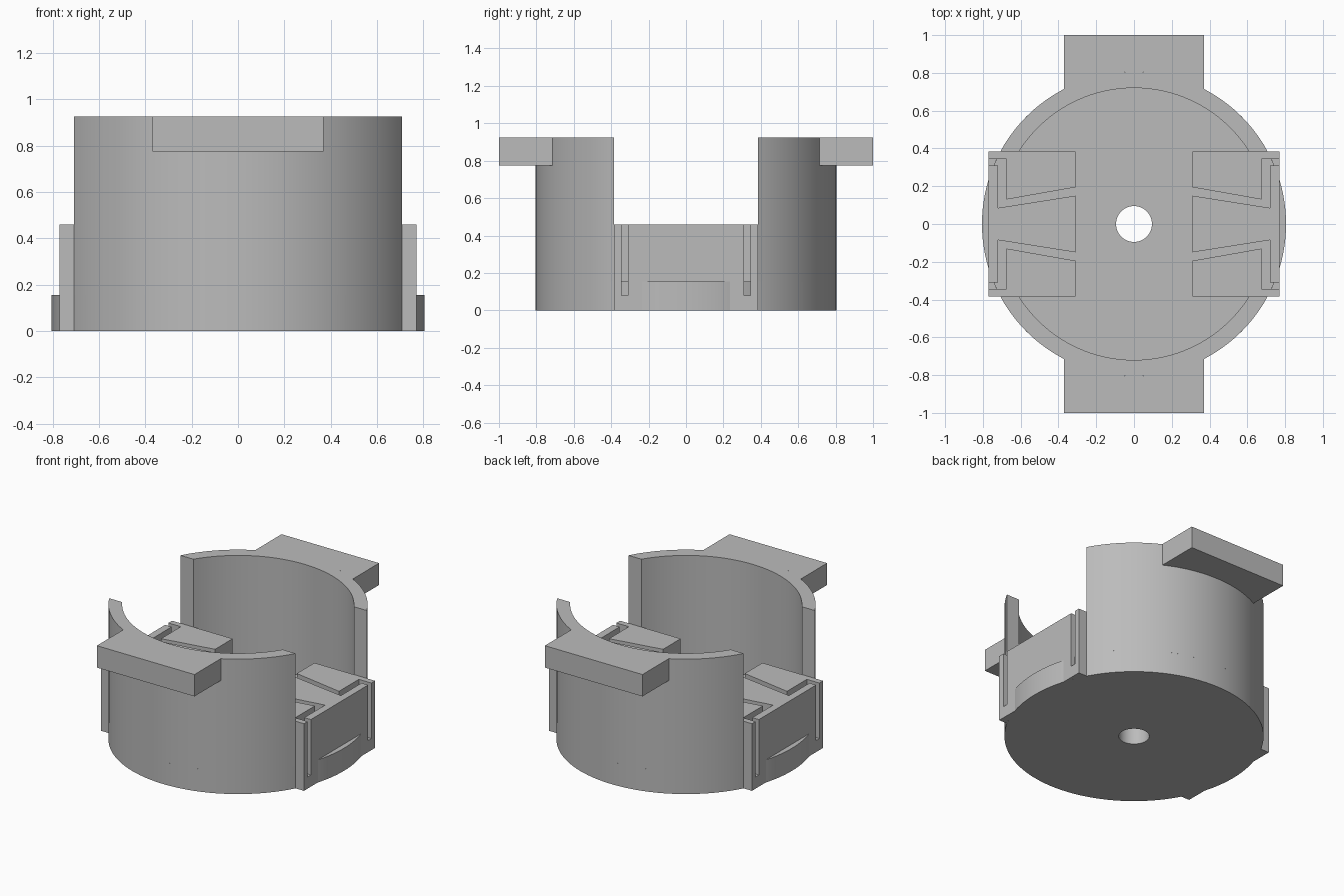
import bpy, bmesh
from math import sin, cos, asin, pi, sqrt

cube = bpy.data.objects.get("Cube")
if cube:
    bpy.data.objects.remove(cube, do_unlink=True)

grey = bpy.data.materials.new("plain_grey")
grey.use_nodes = True
grey.diffuse_color = (0.5, 0.5, 0.5, 1)
grey.node_tree.nodes["Principled BSDF"].inputs["Base Color"].default_value = (0.5, 0.5, 0.5, 1)

R_OUT, R_IN, R_HOLE = 0.805, 0.72, 0.095
FLOOR, BLOCK_TOP, TOP = 0.155, 0.46, 0.925
HALF = 0.385          # half width of the side openings
FACE = 0.77           # outer face of the terminal blocks
SLOT_BOTTOM = 0.08
TAB_HALF, TAB_BOTTOM = 0.37, 0.775


def finish(name, bm):
    bmesh.ops.recalc_face_normals(bm, faces=bm.faces)
    mesh = bpy.data.meshes.new(name)
    bm.to_mesh(mesh)
    bm.free()
    mesh.materials.append(grey)
    obj = bpy.data.objects.new(name, mesh)
    bpy.context.collection.objects.link(obj)
    return obj


def smooth(obj):
    bpy.ops.object.select_all(action='DESELECT')
    obj.select_set(True)
    bpy.context.view_layer.objects.active = obj
    bpy.ops.object.shade_smooth_by_angle(angle=pi / 6)


def prism(name, outline, z0, z1, sx=1, sy=1):
    """Extrude an outline from z0 to z1, mirrored by the signs sx and sy."""
    bm = bmesh.new()
    face = bm.faces.new([bm.verts.new((x * sx, y * sy, z0)) for x, y in outline])
    top = bmesh.ops.extrude_face_region(bm, geom=[face])["geom"]
    bmesh.ops.translate(bm, vec=(0, 0, z1 - z0),
                        verts=[v for v in top if isinstance(v, bmesh.types.BMVert)])
    return finish(name, bm)


def arc(r, a0, a1, n):
    return [(r * cos(a0 + (a1 - a0) * i / n), r * sin(a0 + (a1 - a0) * i / n))
            for i in range(n + 1)]


def cut(obj, cutter):
    mod = obj.modifiers.new("slot", 'BOOLEAN')
    mod.operation = 'DIFFERENCE'
    mod.solver = 'EXACT'
    mod.object = cutter


# Round floor with a centre hole
bm = bmesh.new()
profile = [bm.verts.new((r, 0, z)) for r, z in
           [(R_HOLE, 0), (R_OUT, 0), (R_OUT, FLOOR), (R_HOLE, FLOOR)]]
edges = [bm.edges.new((profile[i], profile[(i + 1) % 4])) for i in range(4)]
bmesh.ops.spin(bm, geom=profile + edges, axis=(0, 0, 1), cent=(0, 0, 0),
               angle=2 * pi, steps=128)
bmesh.ops.remove_doubles(bm, verts=bm.verts, dist=0.0001)
smooth(finish("floor_disc", bm))

# Curved walls and their top tabs, front and back
a_out, a_in, a_tab = asin(HALF / R_OUT), asin(HALF / R_IN), asin(TAB_HALF / R_OUT)
wall = arc(R_OUT, a_out, pi - a_out, 48) + arc(R_IN, pi - a_in, a_in, 48)
tab = arc(R_OUT, pi / 2 - a_tab, pi / 2 + a_tab, 16) + [(-TAB_HALF, 1), (TAB_HALF, 1)]
for side, sy in (("front", -1), ("back", 1)):
    smooth(prism(side + "_wall", wall, FLOOR, TOP, sy=sy))
    prism(side + "_tab", tab, TAB_BOTTOM, TOP, sy=sy)

# Terminal blocks with bent wire slots, and feet outside the round floor
block = [(0.31, -HALF), (FACE, -HALF), (FACE, HALF), (0.31, HALF)]
slot = [(0.29, 0.198), (0.675, 0.13), (0.675, 0.345), (0.8, 0.345),
        (0.8, 0.31), (0.72, 0.31), (0.72, 0.085), (0.29, 0.153)]
foot = arc(R_OUT, asin(sqrt(R_OUT ** 2 - FACE ** 2) / R_OUT), a_out, 8) + [(FACE, HALF)]
for side, sx in (("left", 1), ("right", -1)):
    body = prism(side + "_terminal_block", block, FLOOR, BLOCK_TOP, sx=sx)
    for end, sy in (("front", -1), ("back", 1)):
        cutter = prism(f"{side}_{end}_slot_cutter", slot, SLOT_BOTTOM, 0.6, sx, sy)
        cutter.hide_render = True
        cutter.hide_viewport = True
        cutter.display_type = 'WIRE'
        cut(body, cutter)
        cut(prism(f"{side}_{end}_foot", foot, 0, FLOOR, sx, sy), cutter)
